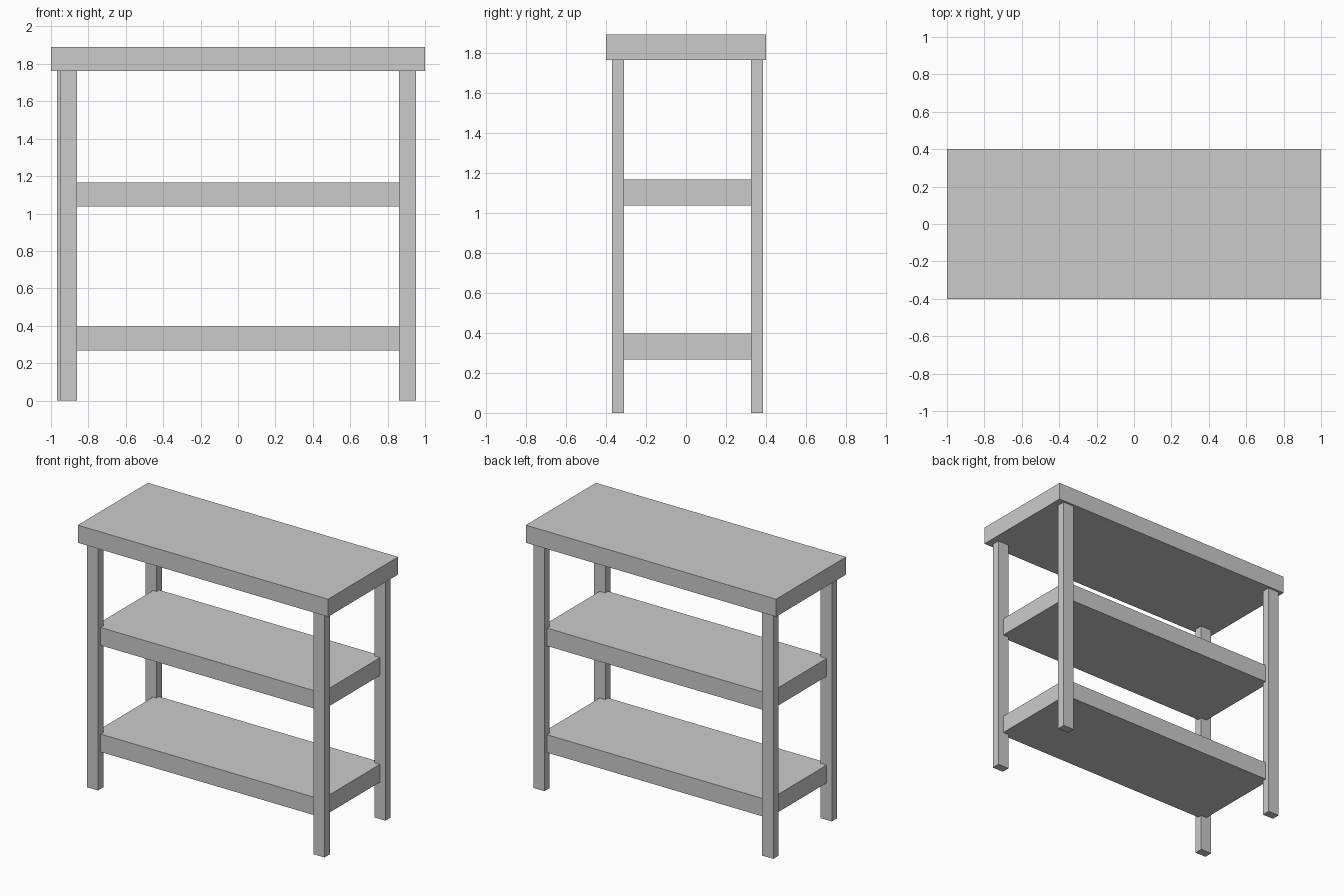
import bpy

if "Cube" in bpy.data.objects:
    bpy.data.objects.remove(bpy.data.objects["Cube"])


def box(name, x, y, z):
    """Axis-aligned box from (min, max) pairs."""
    bpy.ops.mesh.primitive_cube_add(size=1, location=[sum(r) / 2 for r in (x, y, z)])
    ob = bpy.context.object
    ob.name = name
    ob.scale = [r[1] - r[0] for r in (x, y, z)]
    bpy.ops.object.transform_apply(location=False, rotation=False, scale=True)
    return ob


# Thick table top
box("table_top", (-1, 1), (-0.4, 0.4), (1.763, 1.89))

# Two shelves, ending at the middle of the legs
for name, z in (("lower_shelf", 0.267), ("middle_shelf", 1.037)):
    box(name, (-0.907, 0.907), (-0.341, 0.355), (z, z + 0.129))

# Four legs, the back left one set slightly further out
LEG_W, LEG_D = 0.089, 0.06
for name, x, y in (
    ("front_left_leg", -0.904, -0.34),
    ("front_right_leg", 0.906, -0.34),
    ("back_left_leg", -0.923, 0.355),
    ("back_right_leg", 0.906, 0.355),
):
    box(name, (x - LEG_W / 2, x + LEG_W / 2), (y - LEG_D / 2, y + LEG_D / 2), (0, 1.763))
